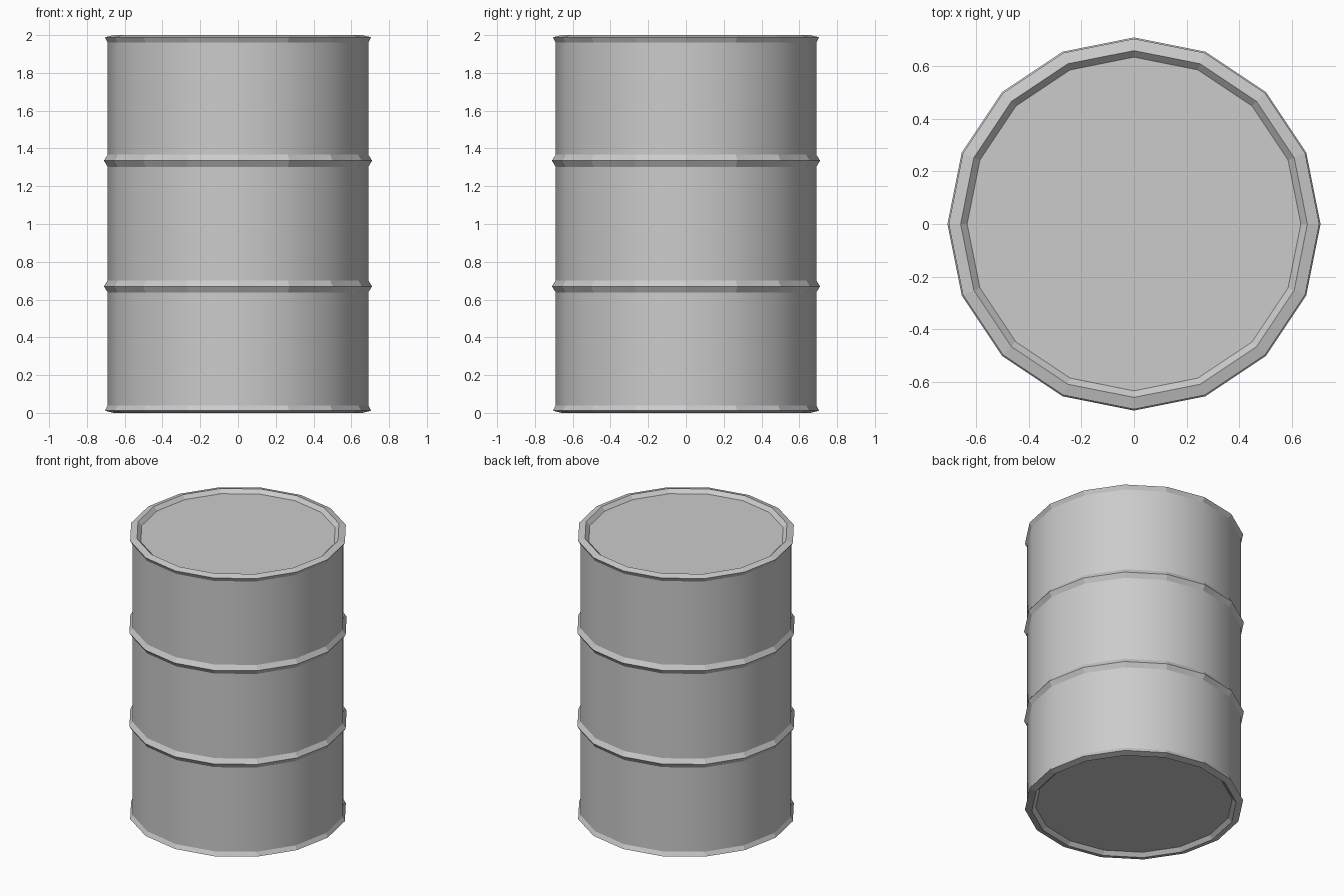
import bpy, bmesh, math

cube = bpy.data.objects.get("Cube")
if cube:
    bpy.data.objects.remove(cube, do_unlink=True)

SIDES = 16
WALL, RIB, RIM = 0.69, 0.71, 0.705

# Plain steel
steel = bpy.data.materials.new("grey_steel")
steel.use_nodes = True
grey = (0.6, 0.6, 0.6, 1)
steel.diffuse_color = grey
steel.node_tree.nodes["Principled BSDF"].inputs["Base Color"].default_value = grey

# Half profile from the recessed bottom up to the recessed lid
bottom = [(0.635, 0.025), (0.66, 0.0), (RIM, 0.012), (WALL, 0.04)]
ribs = []
for z in (0.67, 1.335):
    ribs += [(WALL, z - 0.032), (RIB, z), (WALL, z + 0.032)]
top = [(r, 2 - z) for r, z in reversed(bottom)]
profile = bottom + ribs + top

# Spin the profile into rings and bridge them
bm = bmesh.new()
rings = []
for r, z in profile:
    angles = [2 * math.pi * i / SIDES for i in range(SIDES)]
    rings.append([bm.verts.new((r * math.cos(a), r * math.sin(a), z)) for a in angles])
for k in range(len(rings) - 1):
    low, high = rings[k], rings[k + 1]
    is_wall = profile[k][0] == WALL == profile[k + 1][0]
    for i in range(SIDES):
        j = (i + 1) % SIDES
        face = bm.faces.new((low[i], low[j], high[j], high[i]))
        face.smooth = is_wall          # ribs and rims stay faceted

# Base and lid
bm.faces.new(list(reversed(rings[0])))
bm.faces.new(rings[-1])
bm.normal_update()

mesh = bpy.data.meshes.new("drum")
bm.to_mesh(mesh)
bm.free()
mesh.materials.append(steel)
drum = bpy.data.objects.new("drum", mesh)
bpy.context.collection.objects.link(drum)
